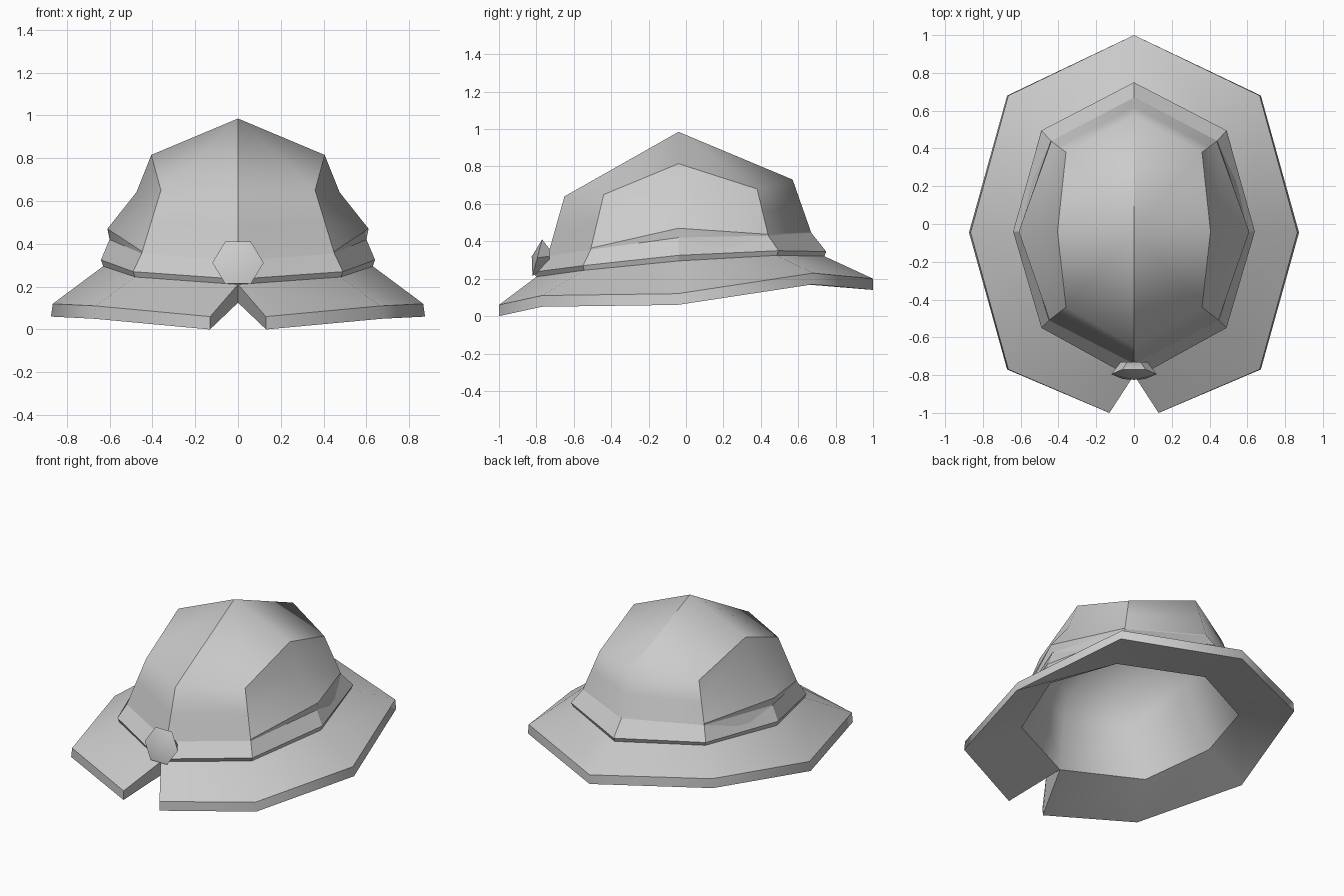
import bpy, bmesh, math

cube = bpy.data.objects.get("Cube")
if cube:
    bpy.data.objects.remove(cube, do_unlink=True)

grey = bpy.data.materials.new("plain_grey")
grey.use_nodes = True
GREY = (0.6, 0.6, 0.6, 1)
grey.diffuse_color = GREY
grey.node_tree.nodes["Principled BSDF"].inputs["Base Color"].default_value = GREY


def key(p):
    return (round(abs(p[0]), 3), round(p[1], 3), round(p[2], 3))


def finish(name, bm, angle, creases=()):
    """Clean the mesh, shade it and add it to the scene."""
    bmesh.ops.remove_doubles(bm, verts=bm.verts[:], dist=0.0005)
    bmesh.ops.recalc_face_normals(bm, faces=bm.faces[:])
    # edges that stay sharp along the given paths
    pairs = {frozenset((key(a), key(b))) for path in creases
             for a, b in zip(path, path[1:])}
    for e in bm.edges:
        if frozenset(key(v.co) for v in e.verts) in pairs:
            e.smooth = False
    mesh = bpy.data.meshes.new(name)
    bm.to_mesh(mesh)
    bm.free()
    mesh.materials.append(grey)
    obj = bpy.data.objects.new(name, mesh)
    bpy.context.collection.objects.link(obj)
    bpy.ops.object.select_all(action='DESELECT')
    obj.select_set(True)
    bpy.context.view_layer.objects.active = obj
    bpy.ops.object.shade_smooth_by_angle(angle=math.radians(angle), keep_sharp_edges=True)


def half_rings(name, rings, angle, closed=False, creases=()):
    """Skin half rings that run front to back, then mirror them across x = 0."""
    bm = bmesh.new()
    rows = [[bm.verts.new(p) for p in ring] for ring in rings]
    pairs = list(zip(rows, rows[1:]))
    if closed:
        pairs.append((rows[-1], rows[0]))
    for a, b in pairs:
        for i in range(len(a) - 1):
            bm.faces.new((a[i], a[i + 1], b[i + 1], b[i]))
    # end wall at the front, only where it leaves the mirror plane
    if any(row[0].co.x > 0.01 for row in rows):
        bm.faces.new([row[0] for row in rows])
    bmesh.ops.remove_doubles(bm, verts=bm.verts[:], dist=0.0005)
    bmesh.ops.mirror(bm, geom=bm.verts[:] + bm.edges[:] + bm.faces[:],
                     axis='X', merge_dist=0.001)
    finish(name, bm, angle, creases)


def mix(a, b, t):
    return [tuple(p + (q - p) * t for p, q in zip(u, v)) for u, v in zip(a, b)]


def lowered(ring, dz, scale=1.0):
    return [(x * scale, (y + 0.04) * scale - 0.04, z - dz) for x, y, z in ring]


# Half outlines: front, front corner, side, back corner, back
brim_edge = [(0.13, -1, 0.06), (0.665, -0.77, 0.11), (0.865, -0.045, 0.12),
             (0.665, 0.68, 0.23), (0, 1, 0.2)]
brim_foot = [(x * 1.01, y, z - 0.06) for x, y, z in brim_edge]
opening = [(0, -0.685, 0.125), (0.48, -0.468, 0.14), (0.615, -0.04, 0.205),
           (0.473, 0.403, 0.195), (0, 0.657, 0.168)]
band_low = [(0, -0.8, 0.21), (0.48, -0.545, 0.245), (0.63, -0.04, 0.295),
            (0.48, 0.485, 0.325), (0, 0.74, 0.32)]
band_edge = [(0, -0.82, 0.235), (0.49, -0.55, 0.27), (0.64, -0.04, 0.325),
             (0.49, 0.495, 0.35), (0, 0.75, 0.345)]
crown_base = [(0, -0.74, 0.32), (0.45, -0.51, 0.355), (0.6, -0.04, 0.42),
              (0.44, 0.44, 0.43), (0, 0.67, 0.445)]
crown_top = [(0, -0.65, 0.64), (0.36, -0.44, 0.65), (0.405, -0.04, 0.815),
             (0.36, 0.38, 0.68), (0, 0.57, 0.73)]
peak = [(0, -0.04, 0.985)] * 5

# Brim, notched at the front
brim_rings = [band_low, brim_edge, brim_foot, opening]
notch = [ring[0] for ring in brim_rings]
half_rings("brim", brim_rings, 60, closed=True,
           creases=[brim_edge, brim_foot, opening, notch])

# Band around the crown
half_rings("band", [band_low, band_edge, crown_base], 25, closed=True)

# Crown with a bulging ledge at the foot of each side panel, and its lining
ledge = mix(crown_base, crown_top, 0.03)
ledge[2] = (0.61, -0.04, 0.47)
middle = mix(crown_base, crown_top, 0.5)
middle[2] = (0.475, -0.04, 0.64)
outside = [peak, crown_top, middle, ledge, crown_base]
lining = [opening, lowered(middle, 0.04, 0.93), lowered(crown_top, 0.04, 0.93),
          lowered(peak, 0.05)]
columns = [[ring[i] for ring in outside] for i in range(5)]
creases = [columns[0], columns[4], columns[1][1:], columns[3][1:],
           crown_top[1:4], ledge[1:4], crown_base, opening]
half_rings("crown", outside + lining, 180, creases=creases)

# Hexagonal badge, leaning back, with a slightly raised centre
bm = bmesh.new()
front, back = [], []
for i in range(6):
    a = math.tau * i / 6
    c, s = math.cos(a), math.sin(a)
    front.append(bm.verts.new((0.12 * c, -0.795 + 0.03 * s, 0.312 + 0.113 * s)))
    back.append(bm.verts.new((0.07 * c, -0.73, 0.32 + 0.045 * s)))
centre = bm.verts.new((0, -0.825, 0.318))
for i in range(6):
    j = (i + 1) % 6
    bm.faces.new((front[i], front[j], centre))
    bm.faces.new((front[i], back[i], back[j], front[j]))
bm.faces.new(back)
finish("badge", bm, 40)
